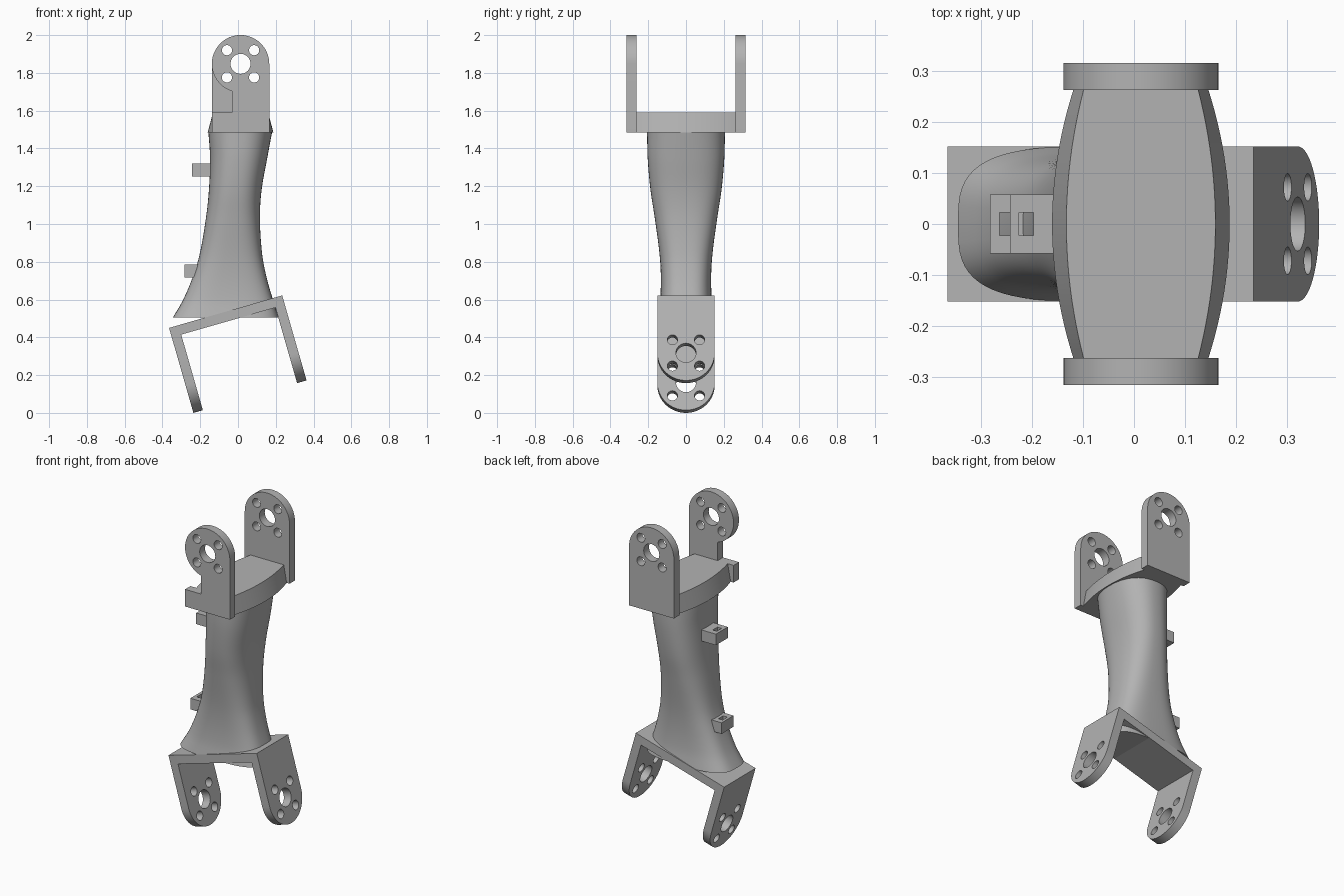
import bpy, bmesh, math
from mathutils import Matrix, Vector

if "Cube" in bpy.data.objects:
    bpy.data.objects.remove(bpy.data.objects["Cube"])

grey = bpy.data.materials.new("plain_grey")
grey.diffuse_color = (0.45, 0.45, 0.45, 1)
grey.use_nodes = True
grey.node_tree.nodes["Principled BSDF"].inputs["Base Color"].default_value = grey.diffuse_color

R = 0.152          # half width of every bracket ear
T = 0.052          # plate thickness
XC = 0.0135        # centre line of the top bracket


def finish(obj, angle=35):
    obj.data.materials.clear()
    obj.data.materials.append(grey)
    bpy.ops.object.select_all(action='DESELECT')
    obj.select_set(True)
    bpy.context.view_layer.objects.active = obj
    bpy.ops.object.shade_smooth_by_angle(angle=math.radians(angle))


def arc(cx, cy, r, a0, a1, n):
    return [(cx + r * math.cos(math.radians(a0 + (a1 - a0) * i / n)),
             cy + r * math.sin(math.radians(a0 + (a1 - a0) * i / n))) for i in range(n + 1)]


def rect(x0, x1, y0, y1):
    return [(x0, y0), (x1, y0), (x1, y1), (x0, y1)]


def plate(name, loops, thick, origin, u, v):
    """Flat plate: the first loop is the outline, the others are holes."""
    cu = bpy.data.curves.new(name + "_profile", 'CURVE')
    cu.dimensions, cu.fill_mode, cu.extrude = '2D', 'BOTH', thick / 2
    for loop in loops:
        sp = cu.splines.new('POLY')
        sp.points.add(len(loop) - 1)
        for p, (x, y) in zip(sp.points, loop):
            p.co = (x, y, 0, 1)
        sp.use_cyclic_u = True
    tmp = bpy.data.objects.new(name + "_tmp", cu)
    bpy.context.collection.objects.link(tmp)
    dg = bpy.context.evaluated_depsgraph_get()
    me = bpy.data.meshes.new_from_object(tmp.evaluated_get(dg))
    bpy.data.objects.remove(tmp)
    u, v = Vector(u), Vector(v)
    m = Matrix((u, v, u.cross(v))).transposed().to_4x4()
    me.transform(Matrix.Translation(origin) @ m)
    bm = bmesh.new()
    bm.from_mesh(me)
    bmesh.ops.remove_doubles(bm, verts=bm.verts, dist=1e-5)
    bmesh.ops.recalc_face_normals(bm, faces=bm.faces)
    bm.to_mesh(me)
    bm.free()
    obj = bpy.data.objects.new(name, me)
    bpy.context.collection.objects.link(obj)
    finish(obj)


def ear(length, notched=False):
    """Round-ended ear with a shaft hole and four screw holes."""
    c = length - R
    if notched:
        outline = [(-R, 0), (R, 0)] + arc(0, c, R, 0, 253, 44) + [(-0.044, 0.105), (-R, 0.105)]
    else:
        outline = [(-R, 0), (R, 0)] + arc(0, c, R, 0, 180, 32)
    holes = [arc(0, c, 0.053, 0, 348.75, 31)]
    for sx in (-1, 1):
        for sy in (-1, 1):
            holes.append(arc(sx * 0.072, c + sy * 0.072, 0.027, 0, 345, 23))
    return [outline] + holes


def loft(name, rings, angle=35):
    bm = bmesh.new()
    vr = [[bm.verts.new(p) for p in ring] for ring in rings]
    n = len(vr[0])
    for a, b in zip(vr, vr[1:]):
        for i in range(n):
            bm.faces.new((a[i], a[(i + 1) % n], b[(i + 1) % n], b[i]))
    bm.faces.new(vr[0])
    bm.faces.new(vr[-1])
    bmesh.ops.recalc_face_normals(bm, faces=bm.faces)
    me = bpy.data.meshes.new(name)
    bm.to_mesh(me)
    bm.free()
    obj = bpy.data.objects.new(name, me)
    bpy.context.collection.objects.link(obj)
    finish(obj, angle)


# upper bracket ears, the front one notched
plate("upper_front_ear", ear(0.515, True), T, (XC, -0.289, 1.485), (1, 0, 0), (0, 0, 1))
plate("upper_back_ear", ear(0.515), T, (XC, 0.289, 1.485), (1, 0, 0), (0, 0, 1))


# tapered slab with bowed sides between the ears
def slab_ring(z, mid, end):
    ys = [0.264 * (i / 12 - 1) for i in range(25)]
    half = [end + (mid - end) * (1 - (y / 0.264) ** 2) for y in ys]
    return ([(XC + h, y, z) for h, y in zip(half, ys)] +
            [(XC - h, y, z) for h, y in zip(half[::-1], ys[::-1])])


loft("upper_slab", [slab_ring(1.485, 0.174, 0.132), slab_ring(1.59, 0.146, 0.112)])

# arm: z, left x, right x, half depth, squareness
SECTIONS = [
    (0.505, -0.345, 0.215, 0.152, 3.2), (0.59, -0.295, 0.188, 0.138, 3.1),
    (0.71, -0.243, 0.153, 0.133, 3.0), (0.84, -0.203, 0.128, 0.140, 2.8),
    (1.03, -0.170, 0.116, 0.165, 2.6), (1.18, -0.154, 0.125, 0.188, 2.5),
    (1.35, -0.148, 0.155, 0.203, 2.4), (1.49, -0.157, 0.181, 0.206, 2.3)]


def section(z):
    """Smooth interpolation through the section table."""
    k = max(i for i in range(len(SECTIONS) - 1) if SECTIONS[i][0] <= z + 1e-6)
    a, b = SECTIONS[k], SECTIONS[k + 1]
    p, q = SECTIONS[max(k - 1, 0)], SECTIONS[min(k + 2, len(SECTIONS) - 1)]
    h = b[0] - a[0]
    t = (z - a[0]) / h
    out = []
    for j in range(1, 5):
        m0 = (b[j] - p[j]) / (b[0] - p[0]) * h
        m1 = (q[j] - a[j]) / (q[0] - a[0]) * h
        out.append((2*t**3 - 3*t*t + 1) * a[j] + (t**3 - 2*t*t + t) * m0 +
                   (3*t*t - 2*t**3) * b[j] + (t**3 - t*t) * m1)
    return out


def arm_ring(z):
    l, r, d, n = section(z)
    ring = []
    for i in range(64):
        a = math.tau * i / 64
        c, s = math.cos(a), math.sin(a)
        ring.append(((l + r) / 2 + (r - l) / 2 * math.copysign(abs(c) ** (2 / n), c),
                     d * math.copysign(abs(s) ** (2 / n), s), z))
    return ring


loft("arm", [arm_ring(0.505 + 0.985 * i / 36) for i in range(37)], 50)

# cable guides with a vertical slot
for name, x0, x1, z in (("upper_cable_guide", -0.243, -0.12, 1.285),
                        ("lower_cable_guide", -0.282, -0.17, 0.752)):
    plate(name, [rect(x0, x1, -0.058, 0.058), rect(x0 + 0.018, x0 + 0.046, -0.023, 0.023)],
          0.068, (0, 0, z), (1, 0, 0), (0, 1, 0))

# tilted lower bracket: bar and two legs
TILT = math.radians(16)
along = Vector((math.cos(TILT), 0, math.sin(TILT)))
down = Vector((math.sin(TILT), 0, -math.cos(TILT)))
corner = Vector((-0.365, 0, 0.45))
SPAN = 0.623
plate("lower_bar", [rect(T, SPAN - T, 0, T)], 2 * R, corner, along, down)
for name, s in (("lower_left_leg", T / 2), ("lower_right_leg", SPAN - T / 2)):
    plate(name, ear(0.468), T, corner + along * s, (0, 1, 0), down)
